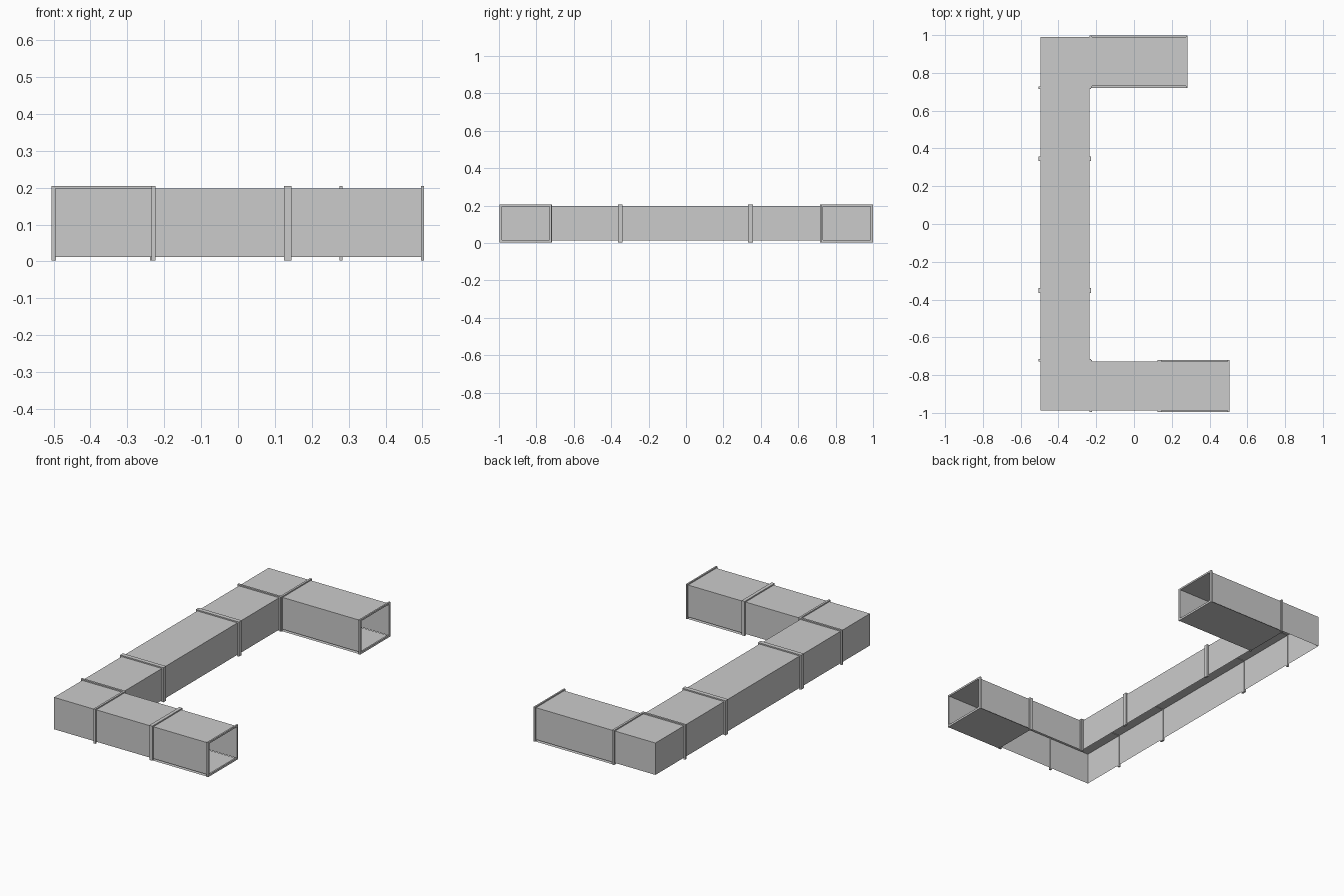
import bpy

if "Cube" in bpy.data.objects:
    bpy.data.objects.remove(bpy.data.objects["Cube"])

Z0, Z1 = 0.012, 0.198           # sheet metal bottom and top
F0, F1 = 0.003, 0.205           # flange bottom and top
LEG = (-0.496, -0.236)          # x range of the long run
ARM_F = (-0.987, -0.728)        # y range of the front arm
ARM_B = (0.73, 0.99)            # y range of the back arm
OUT = 0.009                     # how far flanges stand out


def make(name, verts, faces):
    me = bpy.data.meshes.new(name)
    me.from_pydata(verts, [], faces)
    me.update()
    ob = bpy.data.objects.new(name, me)
    bpy.context.collection.objects.link(ob)
    return ob


def place(axis, along, across, z):
    return (along, across, z) if axis == 'x' else (across, along, z)


def duct(name, axis, a, b, rng, floor=False):
    """Open-ended sheet channel; end pieces also get a floor panel."""
    c, d = rng
    prof = [(c, Z0), (c, Z1), (d, Z1), (d, Z0)]
    verts = [place(axis, t, p, z) for t in (a, b) for p, z in prof]
    faces = [(i, i + 1, i + 5, i + 4) for i in range(3)]
    if axis == 'y':
        faces = [f[::-1] for f in faces]
    make(name, verts, faces)
    if floor:
        v = [place(axis, t, p, F0 + 0.002) for t, p in
             ((a, c - OUT), (a, d + OUT), (b, d + OUT), (b, c - OUT))]
        make(name + "_floor", v, [(0, 1, 2, 3)])


def flange(name, axis, at, rng, thick=0.012, closed=False):
    """Rectangular collar around the duct; open below unless closed."""
    c, d = rng
    t = 0.003
    outer = [(c - OUT, F0), (c - OUT, F1), (d + OUT, F1), (d + OUT, F0)]
    zi = Z0 + t if closed else F0
    inner = [(c + t, zi), (c + t, Z1 - t), (d - t, Z1 - t), (d - t, zi)]
    verts = [place(axis, at + s * thick / 2, p, z)
             for s in (-1, 1) for p, z in outer + inner]
    faces = []
    for i in range(4 if closed else 3):
        j = (i + 1) % 4
        faces += [(i, j, j + 4, i + 4), (i + 8, i + 12, j + 12, j + 8),
                  (i, i + 8, j + 8, j), (i + 4, j + 4, j + 12, i + 12)]
    if not closed:
        faces += [(0, 4, 12, 8), (3, 11, 15, 7)]
    make(name, verts, faces)


def elbow(name, y_out, y_in):
    """Corner piece: lid and two outer walls."""
    x0, x1 = LEG
    pts = [(x0, y_in), (x0, y_out), (x1, y_out), (x1, y_in)]
    verts = [(x, y, z) for z in (Z0, Z1) for x, y in pts]
    make(name, verts, [(0, 1, 5, 4), (1, 2, 6, 5), (4, 5, 6, 7)])


# corners
elbow("front_elbow", ARM_F[0], ARM_F[1])
elbow("back_elbow", ARM_B[1], ARM_B[0])

# long run with its joints
for i, (a, b) in enumerate(((ARM_F[1], -0.35), (-0.35, 0.345), (0.345, ARM_B[0]))):
    duct(f"long_run_{i + 1}", 'y', a, b, LEG)
for i, (y, w) in enumerate(((-0.722, 0.012), (-0.352, 0.025),
                            (0.345, 0.025), (0.722, 0.012))):
    flange(f"long_run_flange_{i + 1}", 'y', y, LEG, w)

# front arm
duct("front_arm_inner", 'x', LEG[1], 0.135, ARM_F)
duct("front_arm_end", 'x', 0.135, 0.503, ARM_F, floor=True)
flange("front_arm_flange_1", 'x', -0.229, ARM_F)
flange("front_arm_flange_2", 'x', 0.135, ARM_F, 0.02)
flange("front_arm_mouth", 'x', 0.5, ARM_F, 0.009, closed=True)

# back arm
duct("back_arm_end", 'x', LEG[1], 0.282, ARM_B, floor=True)
flange("back_arm_flange", 'x', -0.229, ARM_B)
flange("back_arm_mouth", 'x', 0.279, ARM_B, 0.009, closed=True)
